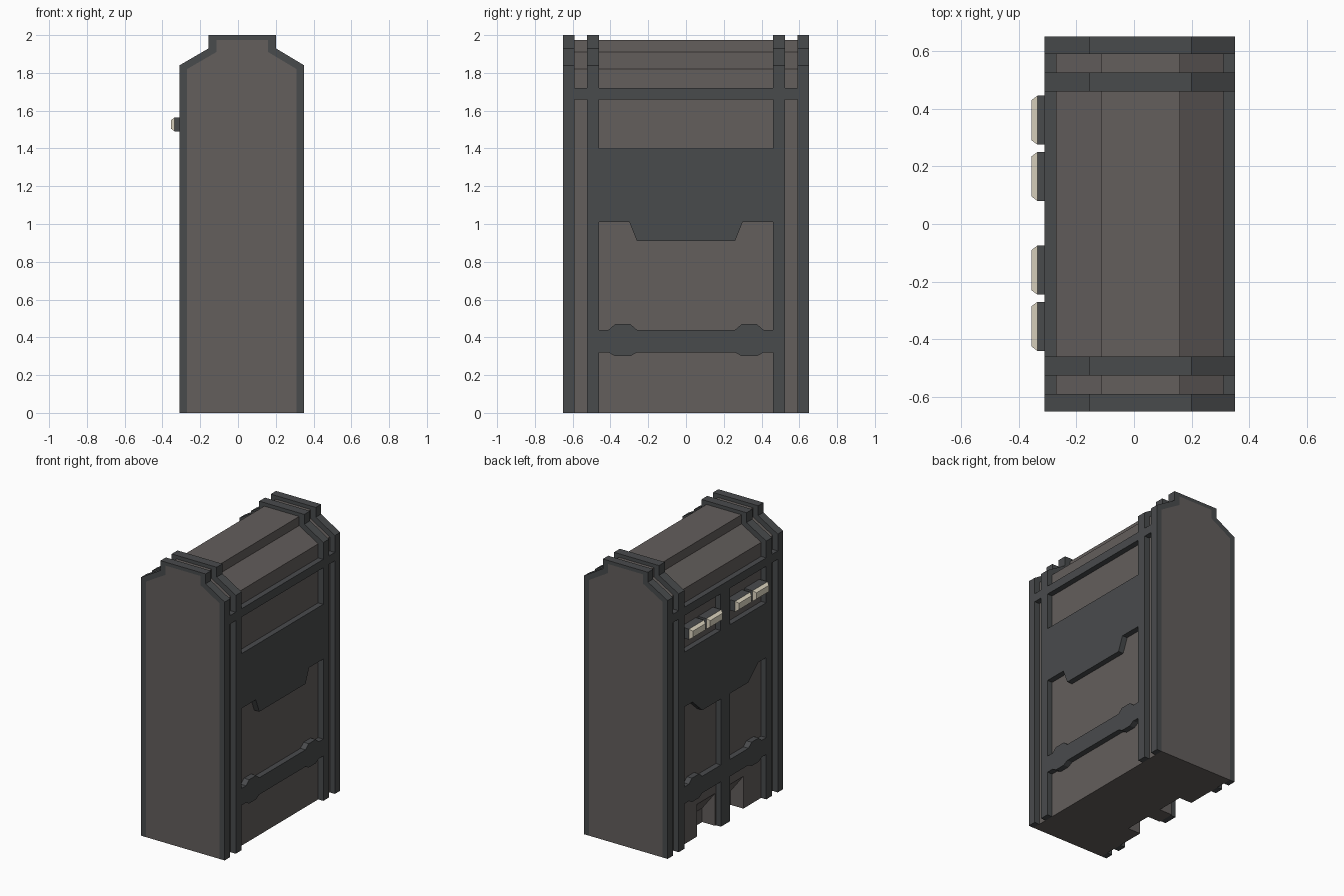
import bpy, bmesh

if "Cube" in bpy.data.objects:
    bpy.data.objects.remove(bpy.data.objects["Cube"])


def material(name, rgb):
    m = bpy.data.materials.new(name)
    m.diffuse_color = (*rgb, 1)
    m.use_nodes = True
    m.node_tree.nodes["Principled BSDF"].inputs["Base Color"].default_value = m.diffuse_color
    return m


BODY = material("warm_grey", (0.125, 0.112, 0.107))
DARK = material("dark_steel", (0.066, 0.070, 0.073))
IVORY = material("ivory", (0.76, 0.70, 0.56))


def prism(name, pts, axis, a, b, mat):
    """Extrude a profile: axis 'y' takes (x, z) points, axis 'x' takes (y, z)."""
    def place(p, t):
        return (p[0], t, p[1]) if axis == "y" else (t, p[0], p[1])
    bm = bmesh.new()
    lo = [bm.verts.new(place(p, a)) for p in pts]
    hi = [bm.verts.new(place(p, b)) for p in pts]
    bm.faces.new(lo)
    bm.faces.new(hi[::-1])
    for i in range(len(pts)):
        j = (i + 1) % len(pts)
        bm.faces.new((lo[i], lo[j], hi[j], hi[i]))
    bmesh.ops.recalc_face_normals(bm, faces=bm.faces)
    me = bpy.data.meshes.new(name)
    bm.to_mesh(me)
    bm.free()
    ob = bpy.data.objects.new(name, me)
    bpy.context.collection.objects.link(ob)
    if mat:
        me.materials.append(mat)
    return ob


def rect(y0, y1, z0, z1):
    return [(y0, z0), (y1, z0), (y1, z1), (y0, z1)]


# Cross-sections: outer edge of the ribs, and the core body inside them
OUTER = [(-.31, 0), (-.31, 1.84), (-.155, 1.93), (-.155, 2),
         (.2, 2), (.2, 1.93), (.35, 1.84), (.35, 0)]
INNER = [(-.27, 0), (-.27, 1.82), (-.115, 1.91), (-.115, 1.975),
         (.16, 1.975), (.16, 1.91), (.31, 1.82), (.31, 0)]

core = prism("core_body", INNER, "y", -.65, .65, BODY)

# Frame ribs wrapped over the body
for y0, y1 in ((-.65, -.59), (-.525, -.46), (.46, .525), (.59, .65)):
    prism("frame_rib", OUTER + INNER[::-1], "y", y0, y1, DARK)

# Side plating, flush with the ribs on both long sides
half_bump = [(.26, .44), (.295, .47), (.375, .47), (.41, .44), (.46, .44)]
top_edge = [(-y, z) for y, z in half_bump[::-1]] + half_bump
bottom_edge = [(y, .32 if z == .44 else .30) for y, z in top_edge]
BRACE = top_edge + bottom_edge[::-1]

for side, x0, x1, shoulder in (("left", -.31, -.27, .37), ("right", .31, .35, .30)):
    for y0, y1 in ((-.59, -.525), (-.46, .46), (.525, .59)):
        prism(side + "_upper_rail", rect(y0, y1, 1.66, 1.72), "x", x0, x1, DARK)
    apron = [(-.46, 1.40), (-.46, 1.01), (-shoulder, 1.01), (-.26, .91),
             (.26, .91), (shoulder, 1.01), (.46, 1.01), (.46, 1.40)]
    prism(side + "_apron_panel", apron, "x", x0, x1, DARK)
    prism(side + "_lower_brace", BRACE, "x", x0, x1, DARK)

# Centre posts dividing the left side
for w, z0, z1 in ((.05, 0, .32), (.05, .44, .91), (.055, 1.40, 1.66)):
    prism("left_centre_post", rect(-w, w, z0, z1), "x", -.31, -.27, DARK)

# Foot notches cut into the left side of the core
for s in (-1, 1):
    y0, y1 = sorted((s * .06, s * .26))
    cutter = prism("notch_cutter", [(-.35, -.1), (-.17, -.1), (-.17, .10), (-.27, .23), (-.35, .23)],
                   "y", y0, y1, None)
    cutter.hide_render = True
    cutter.hide_set(True)
    mod = core.modifiers.new("foot_notch", "BOOLEAN")
    mod.operation = "DIFFERENCE"
    mod.solver = "EXACT"
    mod.object = cutter

# Lamps: dark housings with bevelled ivory lenses
for y in (-.355, -.16, .165, .36):
    prism("lamp_housing", rect(y - .085, y + .085, 1.49, 1.565), "x", -.335, -.27, DARK)
    lens = prism("lamp_lens", rect(y - .085, y + .085, 1.49, 1.565), "x", -.355, -.335, IVORY)
    for v in lens.data.vertices:
        if v.co.x < -.35:
            v.co.y += .015 if v.co.y < y else -.015
            v.co.z += .015 if v.co.z < 1.5275 else -.015
